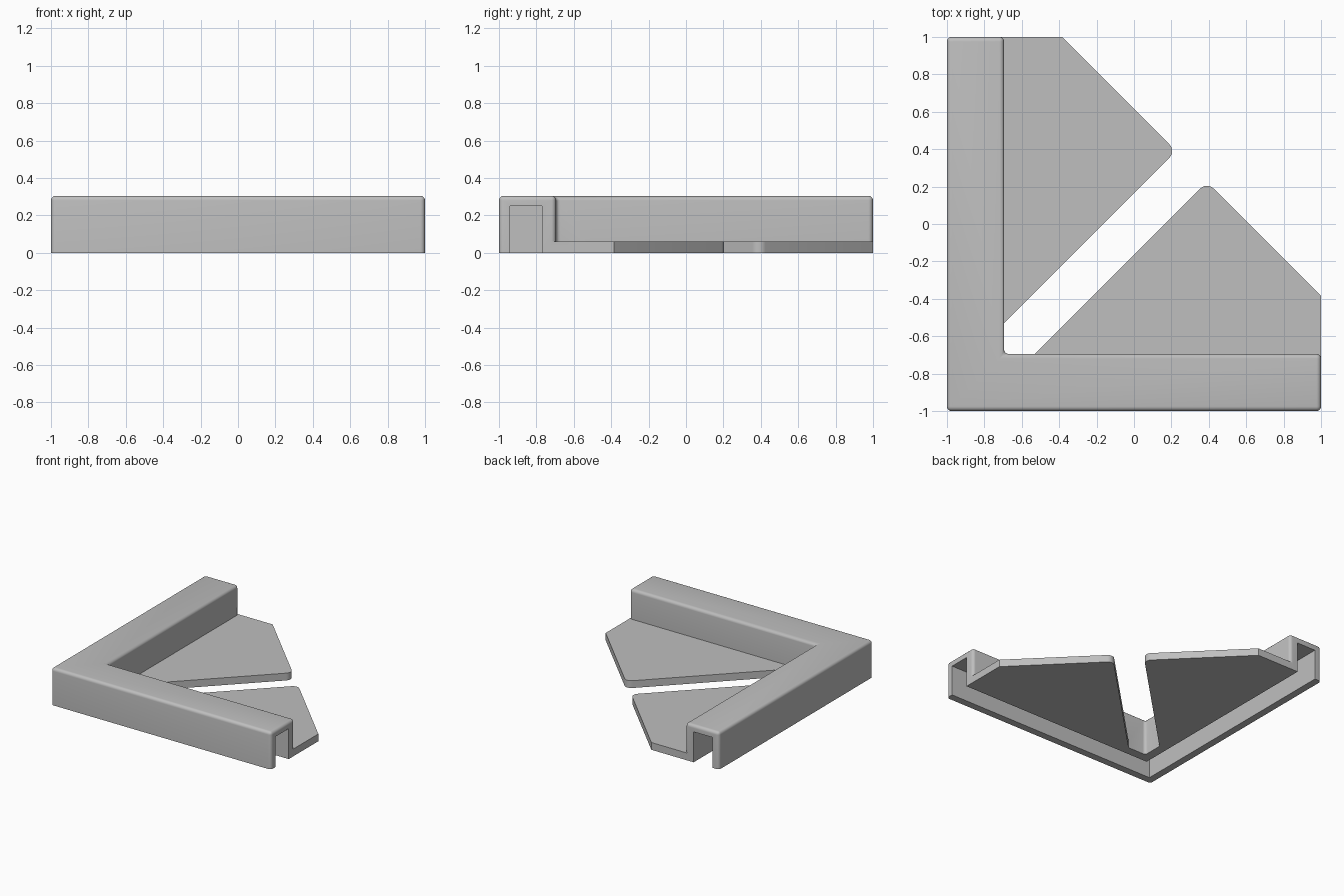
import bpy, bmesh

cube = bpy.data.objects.get("Cube")
if cube:
    bpy.data.objects.remove(cube, do_unlink=True)

HEIGHT = 0.305
INNER = -0.695       # inner face of both arms
FLANGE_Z = 0.06
ROUND = 0.025

grey = bpy.data.materials.new("matte_grey")
grey.use_nodes = True
colour = (0.52, 0.52, 0.52, 1)
grey.diffuse_color = colour
grey.node_tree.nodes["Principled BSDF"].inputs["Base Color"].default_value = colour


def prism(name, outline, z0, z1, edge_rule=None, radius=ROUND, segments=5):
    """Extrude an outline and round the edges picked by edge_rule."""
    bm = bmesh.new()
    face = bm.faces.new([bm.verts.new((x, y, z0)) for x, y in outline])
    result = bmesh.ops.extrude_face_region(bm, geom=[face])
    for v in result["geom"]:
        if isinstance(v, bmesh.types.BMVert):
            v.co.z = z1
    bmesh.ops.recalc_face_normals(bm, faces=bm.faces[:])
    if edge_rule:
        edges = [e for e in bm.edges if edge_rule(*[v.co for v in e.verts])]
        bmesh.ops.bevel(bm, geom=edges, offset=radius, offset_type='OFFSET',
                        segments=segments, profile=0.5, affect='EDGES')
    bmesh.ops.recalc_face_normals(bm, faces=bm.faces[:])
    mesh = bpy.data.meshes.new(name)
    bm.to_mesh(mesh)
    bm.free()
    mesh.materials.append(grey)
    obj = bpy.data.objects.new(name, mesh)
    bpy.context.collection.objects.link(obj)
    return obj


def l_outline(outer, inner, end):
    return [(outer, outer), (end, outer), (end, inner),
            (inner, inner), (inner, end), (outer, end)]


def combine(target, other, operation):
    mod = target.modifiers.new(operation.title(), 'BOOLEAN')
    mod.operation = operation
    mod.solver = 'EXACT'
    mod.object = other
    bpy.context.view_layer.objects.active = target
    bpy.ops.object.modifier_apply(modifier=mod.name)
    bpy.data.objects.remove(other, do_unlink=True)


# L-shaped rail, rounded everywhere except around its base
bracket = prism("corner_bracket", l_outline(-1, INNER, 1), 0, HEIGHT,
                lambda a, b: max(a.z, b.z) > 0.1)

# Flanges: mirrored plates with a rounded tip, rooted inside the rail wall
half = [(-0.735, 1), (-0.385, 1), (0.225, 0.39), (-0.735, -0.57)]


def is_tip(a, b):
    return min(a.x + a.y, b.x + b.y) > 0.6145 and abs(a.z - b.z) > 0.01 \
        and max(abs(a.x), abs(a.y)) < 0.5


for name, points in (("left_flange", [(y, x) for x, y in half]),
                     ("right_flange", half)):
    plate = prism(name, points, 0, FLANGE_Z, is_tip, 0.05, 6)
    combine(bracket, plate, 'UNION')

# Open groove running under both arms
groove = prism("groove_cutter", l_outline(-0.94, -0.77, 1.1), -0.1, 0.25)
groove.hide_render = True
combine(bracket, groove, 'DIFFERENCE')

# Smooth the rounded edges, keep the others sharp
bpy.ops.object.select_all(action='DESELECT')
bracket.select_set(True)
bpy.context.view_layer.objects.active = bracket
bpy.ops.object.shade_smooth_by_angle(angle=0.5)
